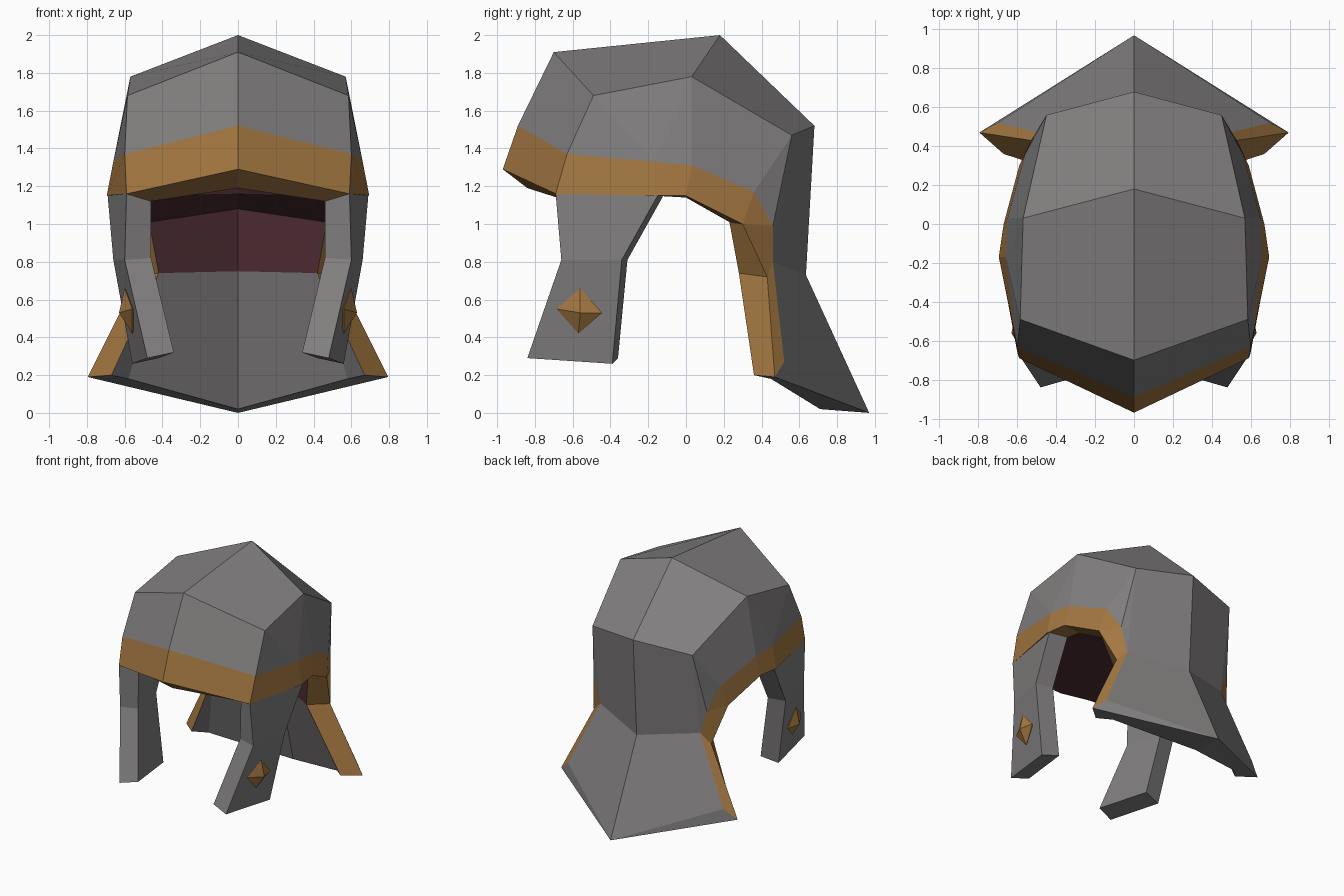
import bpy
import bmesh

if "Cube" in bpy.data.objects:
    bpy.data.objects.remove(bpy.data.objects["Cube"], do_unlink=True)


def make_material(name, colour):
    mat = bpy.data.materials.new(name)
    mat.use_nodes = True
    mat.diffuse_color = (*colour, 1)
    shader = next(n for n in mat.node_tree.nodes if n.type == "BSDF_PRINCIPLED")
    shader.inputs["Base Color"].default_value = (*colour, 1)
    shader.inputs["Roughness"].default_value = 0.8
    return mat


steel = make_material("steel_grey", (0.22, 0.21, 0.21))
bronze = make_material("bronze_trim", (0.37, 0.185, 0.053))
lining = make_material("dark_red_lining", (0.078, 0.027, 0.034))
STEEL, BRONZE, LINING = range(3)


def add_face(bm, points, material=0, side=1):
    """Add one face, dropping repeated points so quads can become triangles."""
    unique = list(dict.fromkeys(points))
    if len(unique) > 2:
        face = bm.faces.new([bm.verts.new((side * x, y, z)) for x, y, z in unique])
        face.material_index = material


def bridge(bm, row_a, row_b, material=0, sides=(1, -1)):
    """Join two rows of points with faces, on both sides of the helmet."""
    for side in sides:
        for i in range(len(row_a) - 1):
            quad = [row_a[i], row_a[i + 1], row_b[i + 1], row_b[i]]
            add_face(bm, quad, material, side)


def finish(bm, name, materials):
    bmesh.ops.remove_doubles(bm, verts=bm.verts, dist=0.0005)
    bmesh.ops.recalc_face_normals(bm, faces=bm.faces)
    mesh = bpy.data.meshes.new(name)
    bm.to_mesh(mesh)
    bm.free()
    for mat in materials:
        mesh.materials.append(mat)
    obj = bpy.data.objects.new(name, mesh)
    bpy.context.collection.objects.link(obj)
    return obj


# Centre ridge of the crown, from the brow to the nape
brow, forehead, peak = (0, -0.89, 1.52), (0, -0.70, 1.91), (0, 0.18, 2.0)
back, nape, tail = (0, 0.68, 1.52), (0, 0.635, 0.73), (0, 0.97, 0.0)

# Shoulder line where the top meets the sides
temple = (0.60, -0.63, 1.37)
front_shoulder, mid_shoulder = (0.585, -0.49, 1.68), (0.57, 0.03, 1.78)
back_shoulder, waist = (0.45, 0.56, 1.47), (0.45, 0.46, 0.80)

# Upper edge of the trim along the side
side_front, side_mid = (0.66, -0.17, 1.33), (0.65, 0.03, 1.31)
ear_top, ear_back = (0.56, 0.36, 1.17), (0.51, 0.46, 0.99)

# Outer and inner edges of the rim, from brow to waist
rim = [(0, -0.97, 1.29), (0.59, -0.69, 1.16), (0.695, -0.17, 1.15),
       (0.67, 0.0, 1.15), (0.59, 0.30, 1.0), (0.53, 0.43, 0.72)]
inner = [(0, -0.84, 1.19), (0.46, -0.62, 1.12), (0.54, -0.12, 1.15),
         (0.53, 0.0, 1.14), (0.47, 0.23, 1.01), (0.42, 0.28, 0.74)]

# Neck guard corners
flare, corner, inner_corner = (0.70, 0.52, 0.27), (0.795, 0.47, 0.19), (0.67, 0.36, 0.20)
inner_flare, inner_tail = (0.58, 0.45, 0.18), (0, 0.71, 0.02)

# Middle of the lining: ceiling, back of the ceiling, foot of the back wall
ceiling, ceiling_back, inner_nape = (0, 0.0, 1.16), (0, 0.50, 1.08), (0, 0.52, 0.75)

helmet = bmesh.new()

# Crown: top panels, then side panels
bridge(helmet, [brow, forehead, peak, back, nape],
       [temple, front_shoulder, mid_shoulder, back_shoulder, waist], STEEL)
bridge(helmet,
       [temple, front_shoulder, mid_shoulder, mid_shoulder, back_shoulder, back_shoulder, waist],
       [temple, side_front, side_front, side_mid, ear_top, ear_back, waist], STEEL)

# Trim: outer band and the thickness of the rim
trim_top = [brow, temple, side_front, side_mid, ear_top, ear_back, waist, flare]
trim_rim = rim[:5] + rim[4:] + [corner]
bridge(helmet, trim_top, trim_rim, BRONZE)
bridge(helmet, rim + [corner], inner + [inner_corner], BRONZE)

# Neck guard: outside, back edge, underside and inside
bridge(helmet, [nape, tail], [waist, flare], STEEL)
bridge(helmet, [tail, tail], [flare, corner], STEEL)
bridge(helmet, [tail, corner, corner], [inner_tail, inner_flare, inner_corner], STEEL)
bridge(helmet, [inner_nape, inner_tail], [inner[5], inner_flare], STEEL)
bridge(helmet, [inner[5], inner[5]], [inner_flare, inner_corner], STEEL)

# Lining: flat ceiling and back wall
bridge(helmet, [inner[0], ceiling, ceiling, ceiling_back, inner_nape], inner[1:], LINING)
finish(helmet, "helmet_crown", [steel, bronze, lining])

# Cheek guard rings: outer front, outer back, inner back, inner front
cheek_rings = [
    [(0.59, -0.69, 1.16), (0.69, -0.15, 1.15), (0.54, -0.12, 1.15), (0.46, -0.62, 1.12)],
    [(0.60, -0.66, 0.81), (0.66, -0.34, 0.81), (0.52, -0.31, 0.81), (0.46, -0.63, 0.82)],
    [(0.48, -0.84, 0.29), (0.56, -0.39, 0.26), (0.42, -0.36, 0.29), (0.34, -0.80, 0.32)],
]

# Rivet: four points around a raised tip and a buried tip
rivet_ring = [(0.60, -0.56, 0.66), (0.605, -0.445, 0.53), (0.56, -0.57, 0.42), (0.56, -0.685, 0.55)]
rivet_tips = [(0.63, -0.56, 0.53), (0.50, -0.56, 0.53)]

for label, side in (("left", 1), ("right", -1)):
    cheek = bmesh.new()
    for upper, lower in zip(cheek_rings, cheek_rings[1:]):
        bridge(cheek, upper + upper[:1], lower + lower[:1], sides=(side,))
    add_face(cheek, cheek_rings[0], 0, side)
    add_face(cheek, cheek_rings[-1], 0, side)
    finish(cheek, label + "_cheek_guard", [steel])

    rivet = bmesh.new()
    for tip in rivet_tips:
        bridge(rivet, rivet_ring + rivet_ring[:1], [tip] * 5, sides=(side,))
    finish(rivet, label + "_cheek_rivet", [bronze])
